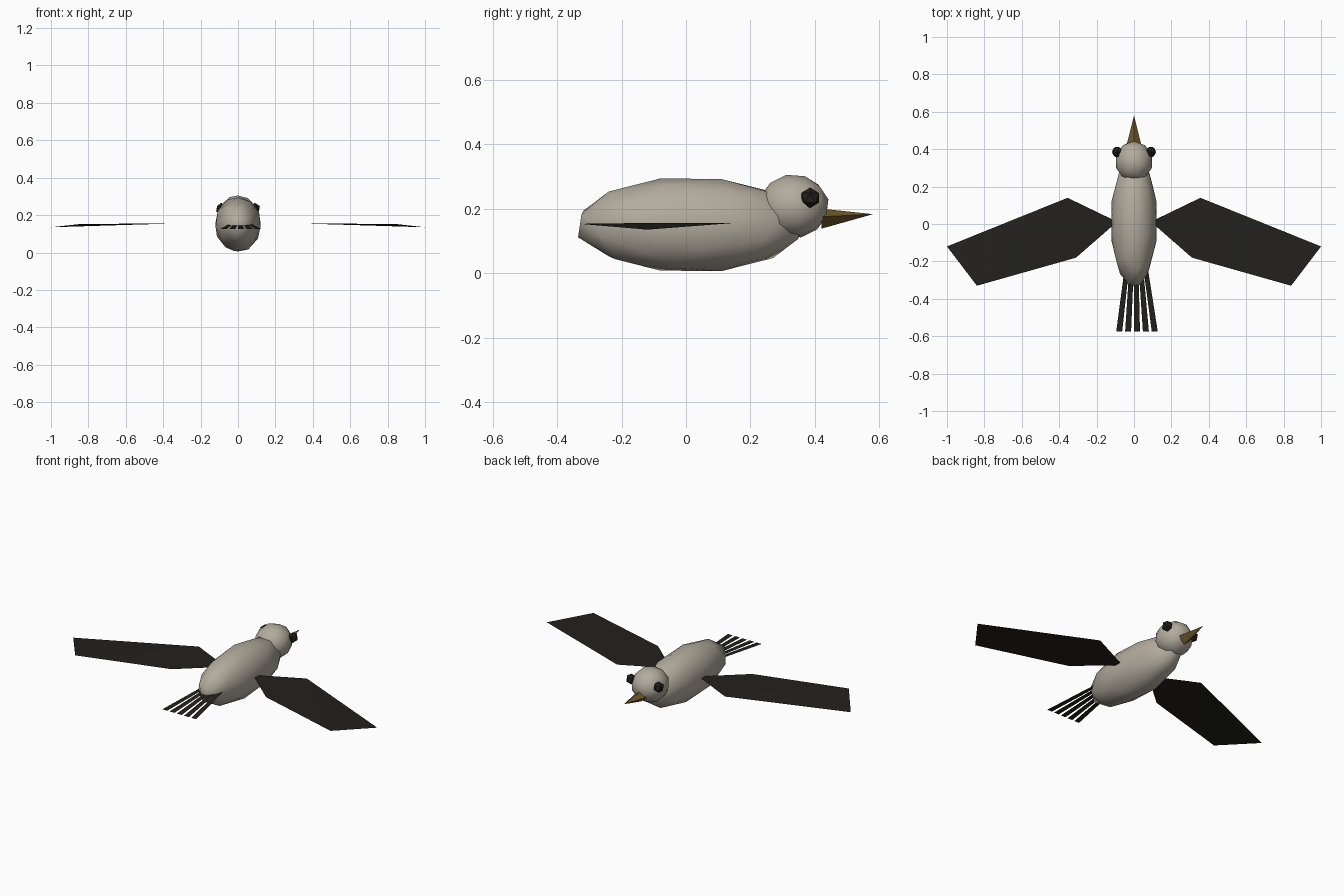
import bpy, bmesh
from math import radians
from mathutils import Matrix, Vector

if "Cube" in bpy.data.objects:
    bpy.data.objects.remove(bpy.data.objects["Cube"])


def material(name, rgb):
    m = bpy.data.materials.new(name)
    m.diffuse_color = (*rgb, 1)
    m.use_nodes = True
    m.node_tree.nodes["Principled BSDF"].inputs["Base Color"].default_value = m.diffuse_color
    return m


PLUMAGE = material("pale_plumage", (0.45, 0.41, 0.34))
DARK = material("dark_feather", (0.016, 0.015, 0.012))
HORN = material("beak_horn", (0.17, 0.10, 0.025))


def add_object(name, bm, mat, smooth=False):
    mesh = bpy.data.meshes.new(name)
    bm.to_mesh(mesh)
    bm.free()
    mesh.materials.append(mat)
    for p in mesh.polygons:
        p.use_smooth = smooth
    obj = bpy.data.objects.new(name, mesh)
    bpy.context.collection.objects.link(obj)
    return obj


def ball(name, center, size, mat, subdiv=2, turn=0, smooth=True):
    bm = bmesh.new()
    bmesh.ops.create_icosphere(
        bm, subdivisions=subdiv, radius=1,
        matrix=Matrix.Translation(center)
        @ Matrix.Diagonal((*size, 1))
        @ Matrix.Rotation(radians(turn), 4, 'X'))
    return add_object(name, bm, mat, smooth)


def sheet(name, points, mat):
    bm = bmesh.new()
    bm.faces.new([bm.verts.new(p) for p in points])
    bmesh.ops.triangulate(bm, faces=bm.faces[:])
    return add_object(name, bm, mat)


# Body and head
ball("body", (0, 0.015, 0.15), (0.126, 0.362, 0.149), PLUMAGE, turn=15)
ball("head", (0, 0.334, 0.208), (0.101, 0.11, 0.099), PLUMAGE, turn=12)

# Beak: tapered four-sided cone
bm = bmesh.new()
tip = bm.verts.new((0, 0.58, 0.183))
base = [bm.verts.new((x, y, z)) for x, y, z in
        [(0.04, 0.42, 0.175), (0, 0.42, 0.2), (-0.04, 0.42, 0.175), (0, 0.42, 0.138)]]
for i in range(4):
    bm.faces.new((base[i], base[(i + 1) % 4], tip))
bm.faces.new(base[::-1])
bmesh.ops.recalc_face_normals(bm, faces=bm.faces[:])
add_object("beak", bm, HORN)

# Eyes and wings, mirrored left and right
WING = [(0.09, 0.012, 0.155), (0.31, -0.18, 0.155), (0.84, -0.33, 0.153),
        (1.0, -0.12, 0.135), (0.355, 0.14, 0.155)]
for side, s in (("right", 1), ("left", -1)):
    ball(f"{side}_eye", (s * 0.09, 0.385, 0.234), (0.03, 0.032, 0.032), DARK, subdiv=1, smooth=False)
    sheet(f"{side}_wing", [(s * x, y, z) for x, y, z in WING][::s], DARK)

# Tail: five fanned flat feathers
for i in range(5):
    k = i - 2
    near, far = 0.012 + 0.026 * k, 0.016 + 0.0475 * k
    sheet(f"tail_feather_{i + 1}",
          [(near - 0.012, -0.25, 0.15), (far - 0.016, -0.575, 0.125),
           (far + 0.016, -0.575, 0.125), (near + 0.012, -0.25, 0.15)], DARK)
